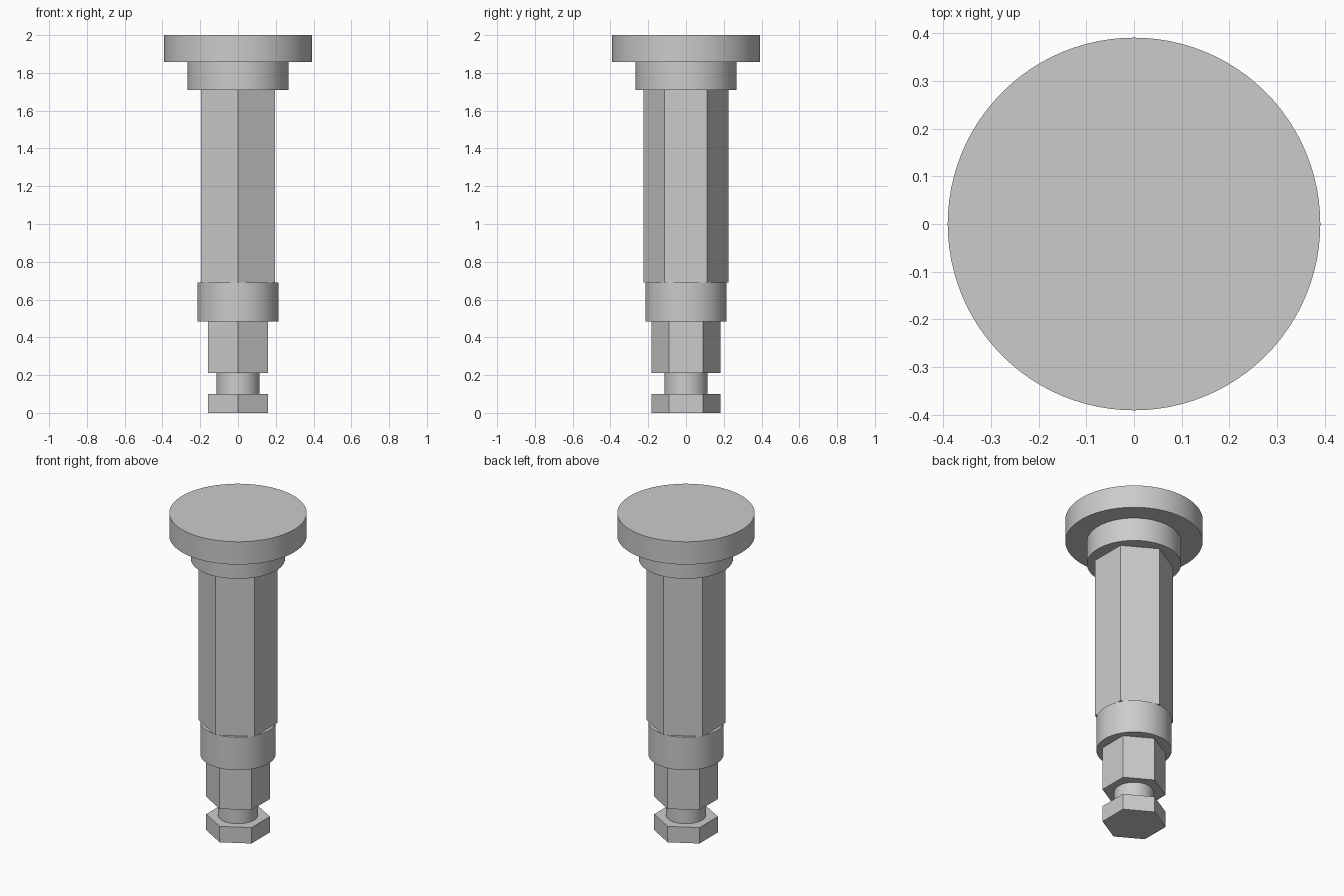
import bpy
import bmesh
from math import cos, sin, pi, radians

cube = bpy.data.objects.get("Cube")
if cube:
    bpy.data.objects.remove(cube, do_unlink=True)

# Single plain metal colour
metal = bpy.data.materials.new("grey_metal")
metal.use_nodes = True
colour = (0.6, 0.6, 0.6, 1.0)
metal.diffuse_color = colour
metal.node_tree.nodes["Principled BSDF"].inputs["Base Color"].default_value = colour

ROUND = 96
HEX = 6


def prism(name, sides, radius, bottom, top):
    """Upright prism with a corner on the y axis; round ones are smoothed."""
    bm = bmesh.new()
    ring = []
    for i in range(sides):
        a = pi / 2 + 2 * pi * i / sides
        ring.append(bm.verts.new((radius * cos(a), radius * sin(a), bottom)))
    base = bm.faces.new(ring)
    cap = bmesh.ops.extrude_face_region(bm, geom=[base], use_keep_orig=True)["geom"]
    for v in cap:
        if isinstance(v, bmesh.types.BMVert):
            v.co.z = top
    bmesh.ops.recalc_face_normals(bm, faces=bm.faces)
    mesh = bpy.data.meshes.new(name)
    bm.to_mesh(mesh)
    bm.free()
    mesh.materials.append(metal)
    obj = bpy.data.objects.new(name, mesh)
    bpy.context.collection.objects.link(obj)
    if sides == ROUND:
        bpy.ops.object.select_all(action="DESELECT")
        obj.select_set(True)
        bpy.context.view_layer.objects.active = obj
        bpy.ops.object.shade_smooth_by_angle(angle=radians(30))


# Hexagonal drive end with a round locking groove
prism("hex_tip", HEX, 0.182, 0.0, 0.10)
prism("groove_neck", ROUND, 0.113, 0.10, 0.21)
prism("hex_shank", HEX, 0.182, 0.21, 0.483)

# Round collar and long hexagonal body
prism("collar", ROUND, 0.214, 0.483, 0.69)
prism("hex_body", HEX, 0.225, 0.69, 1.71)

# Stepped round head
prism("head_shoulder", ROUND, 0.268, 1.71, 1.857)
prism("head_disc", ROUND, 0.391, 1.857, 2.0)
